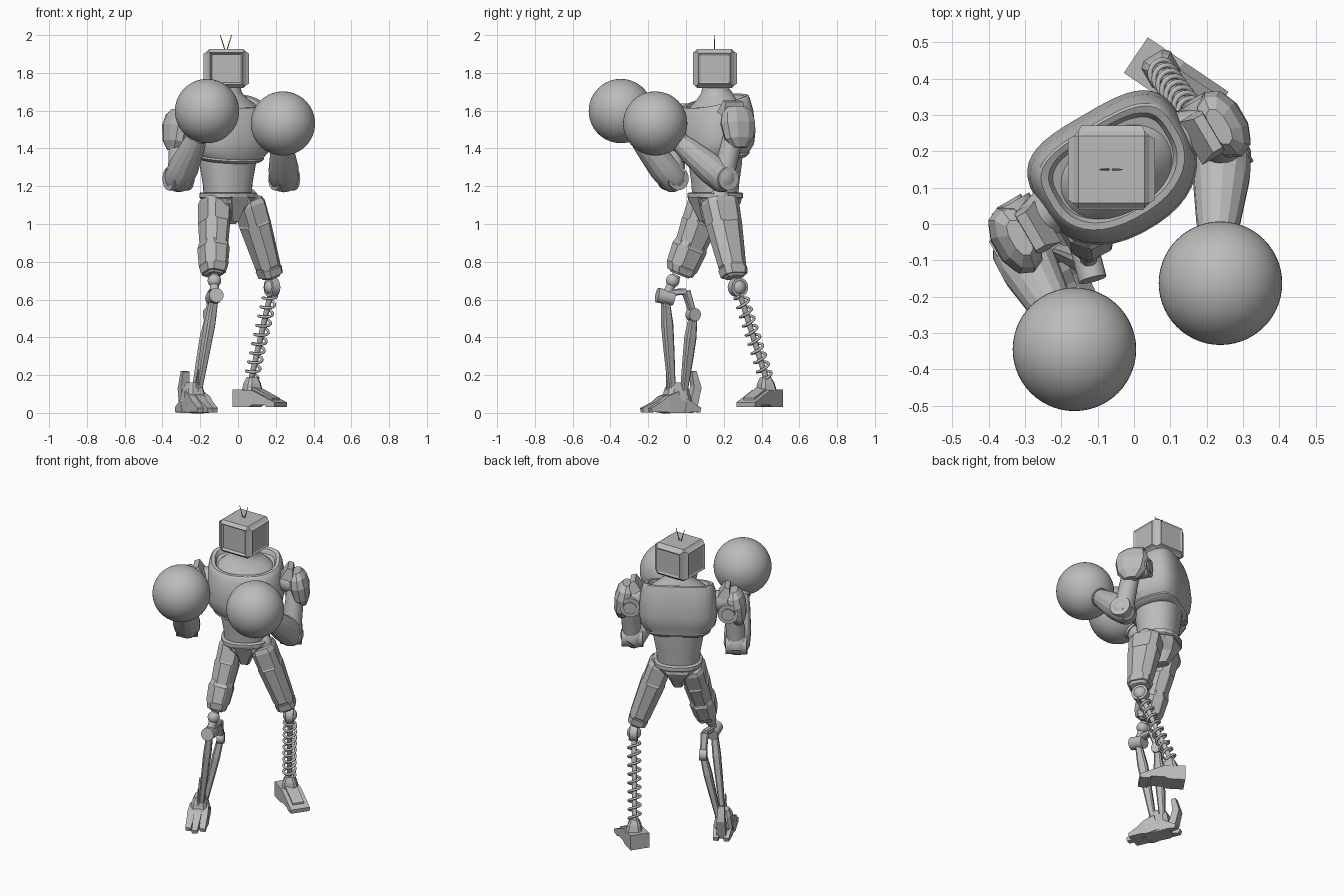
import bpy, bmesh, math
from mathutils import Vector, Matrix

if "Cube" in bpy.data.objects:
    bpy.data.objects.remove(bpy.data.objects["Cube"])

grey = bpy.data.materials.new("plain grey")
grey.use_nodes = True
grey.diffuse_color = (0.5, 0.5, 0.5, 1)
grey.node_tree.nodes["Principled BSDF"].inputs["Base Color"].default_value = (0.5, 0.5, 0.5, 1)

# The body is twisted about the vertical: SIDE runs to its left, FRONT is where the chest faces
SIDE = Vector((0.86, 0.5, 0)).normalized()
FRONT = Vector((0.5, -0.86, 0)).normalized()
UP = Vector((0, 0, 1))
HUB = Vector((-0.055, 0.155, 0))


def finish(name, bm, smooth=None):
    bmesh.ops.recalc_face_normals(bm, faces=bm.faces)
    mesh = bpy.data.meshes.new(name)
    bm.to_mesh(mesh)
    bm.free()
    mesh.materials.append(grey)
    ob = bpy.data.objects.new(name, mesh)
    bpy.context.collection.objects.link(ob)
    if smooth:
        bpy.ops.object.select_all(action='DESELECT')
        ob.select_set(True)
        bpy.context.view_layer.objects.active = ob
        bpy.ops.object.shade_smooth_by_angle(angle=math.radians(smooth))
    return ob


def loft(name, p0, p1, rings, n=8, power=2, back_power=None, side=SIDE, tilt=0, smooth=None, panel=None):
    """Rings of (share of the way p0-p1, half width, front depth, back depth)."""
    p0, p1 = Vector(p0), Vector(p1)
    axis = (p1 - p0).normalized()
    x = (side - axis * side.dot(axis)).normalized()
    y = axis.cross(x)
    bm = bmesh.new()
    loops = []
    for t, w, *d in rings:
        front, back = (d[0], d[-1]) if d else (w, w)
        loop = []
        for i in range(n):
            a = 2 * math.pi * (i + 0.5) / n
            c, s = math.cos(a), math.sin(a)
            e = 2 / (back_power if back_power and s > 0 else power)
            px = math.copysign(abs(c) ** e, c) * w
            py = math.copysign(abs(s) ** e, s) * (back if s > 0 else front)
            lean = axis * py * tilt * (1 + t) / 2
            loop.append(bm.verts.new(p0.lerp(p1, t) + x * px + y * py + lean))
        loops.append(loop)
    raised = []
    for k in range(len(loops) - 1):
        for j in range(n):
            m = (j + 1) % n
            f = bm.faces.new((loops[k][j], loops[k][m], loops[k + 1][m], loops[k + 1][j]))
            if k == panel and j % 2:
                raised.append(f)
    bm.faces.new(loops[0][::-1])
    bm.faces.new(loops[-1])
    bmesh.ops.recalc_face_normals(bm, faces=bm.faces)
    if raised:
        bmesh.ops.inset_individual(bm, faces=raised, thickness=0.012, depth=0.006)
    return finish(name, bm, smooth)


def rod(name, p0, p1, r0, r1=None, n=20):
    return loft(name, p0, p1, [(0, r0), (1, r1 or r0)], n=n, smooth=40,
                side=Vector((0.6, 0.5, 0.62)).normalized())


def disc(name, c, r, half, axis=SIDE):
    return rod(name, Vector(c) - axis * half, Vector(c) + axis * half, r)


def ball(name, c, r, segs=24):
    bm = bmesh.new()
    bmesh.ops.create_uvsphere(bm, u_segments=segs, v_segments=segs // 2, radius=r,
                              matrix=Matrix.Translation(c))
    return finish(name, bm, 180)


def at_hub(z):
    return HUB + UP * z


# Head: a bevelled box with a sunken screen and raised side and back panels
bm = bmesh.new()
bmesh.ops.create_cube(bm, size=1, matrix=Matrix.Translation((-0.062, 0.15, 1.823))
                      @ Matrix.Diagonal((0.21, 0.212, 0.205, 1)))
bmesh.ops.bevel(bm, geom=bm.edges[:], offset=0.014, segments=1, affect='EDGES')
big = [f for f in bm.faces if f.calc_area() > 0.02]
screen = [f for f in big if f.normal.y < -0.9]
sides = [f for f in big if abs(f.normal.x) > 0.9 or f.normal.y > 0.9]
bmesh.ops.inset_individual(bm, faces=screen, thickness=0.006, depth=0.006)
bmesh.ops.inset_individual(bm, faces=screen, thickness=0.014, depth=-0.014)
bmesh.ops.inset_individual(bm, faces=sides, thickness=0.012, depth=0.015)
bmesh.ops.inset_individual(bm, faces=sides, thickness=0.014, depth=-0.006)
finish("head", bm)
for sx, label in ((-1, "right"), (1, "left")):
    rod(label + "_antenna", (-0.064 + sx * 0.005, 0.15, 1.92), (-0.064 + sx * 0.03, 0.15, 2.0), 0.003, 0.002, 8)

# Neck and trunk
loft("neck", at_hub(1.61), at_hub(1.74),
     [(0, 0.175, 0.135, 0.115), (0.22, 0.155, 0.12, 0.105), (0.42, 0.118, 0.095), (0.6, 0.087), (0.75, 0.073), (1, 0.07)],
     n=32, tilt=0.2, smooth=50)
loft("chest", at_hub(1.337), at_hub(1.655),
     [(0, 0.14, 0.13, 0.11), (0.01, 0.17, 0.155, 0.13), (0.06, 0.192, 0.17, 0.145), (0.09, 0.19, 0.168, 0.145),
      (0.2, 0.22, 0.183, 0.162), (0.4, 0.23, 0.195, 0.168), (0.72, 0.225, 0.19, 0.155),
      (0.9, 0.215, 0.17, 0.14), (0.98, 0.206, 0.16, 0.132), (1.0, 0.2, 0.15, 0.125),
      (0.99, 0.18, 0.132, 0.11), (0.92, 0.17, 0.12, 0.1)],
     n=40, power=2.3, back_power=3.4, tilt=0.28, smooth=32)
loft("belly", at_hub(1.15), at_hub(1.37),
     [(0, 0.125, 0.115), (0.3, 0.13, 0.12), (0.8, 0.15, 0.132), (1, 0.15, 0.135)], n=32, power=2.3, smooth=40)
loft("belt", at_hub(1.132), at_hub(1.168),
     [(0, 0.135, 0.128), (0.2, 0.143, 0.136), (0.85, 0.143, 0.136), (1, 0.135, 0.128)], n=16, power=2.5)
loft("pelvis", at_hub(1.0), at_hub(1.14),
     [(0, 0.03, 0.06), (0.45, 0.055, 0.1), (0.8, 0.1, 0.125), (1, 0.125, 0.122)], n=8, power=4)
loft("crotch_plate", at_hub(1.02) + FRONT * 0.07, at_hub(1.15) + FRONT * 0.115,
     [(0, 0.018, 0.018), (0.6, 0.04, 0.022), (1, 0.058, 0.026)], n=4, power=20)

# Arms: shoulder, elbow, wrist and glove centre of each side
arms = {
    "left": (1, (0.23, 0.265, 1.53), (0.245, 0.195, 1.24), (0.23, -0.03, 1.43), (0.238, -0.163, 1.532)),
    "right": (-1, (-0.31, -0.035, 1.515), (-0.315, -0.07, 1.24), (-0.215, -0.25, 1.46), (-0.164, -0.345, 1.598)),
}
for label, (s, shoulder, elbow, wrist, glove) in arms.items():
    shoulder, elbow, wrist = Vector(shoulder), Vector(elbow), Vector(wrist)
    socket = at_hub(1.55) + SIDE * s * 0.17
    rod(label + "_shoulder_joint", socket, shoulder, 0.065, 0.06)
    hub = shoulder - FRONT * 0.045 - UP * 0.03 - SIDE * s * 0.02
    disc(label + "_shoulder_hub", hub, 0.06, 0.05, FRONT)
    disc(label + "_shoulder_hub_cap", hub, 0.038, 0.058, FRONT)
    loft(label + "_shoulder_armour", shoulder - UP * 0.125 + SIDE * s * 0.04, shoulder + UP * 0.09 + SIDE * s * 0.005,
         [(0, 0.025, 0.04), (0.22, 0.05, 0.085), (0.6, 0.06, 0.102), (0.85, 0.05, 0.09), (1, 0.026, 0.055)],
         n=10, power=2.3)
    loft(label + "_shoulder_flap", shoulder + UP * 0.05 - SIDE * s * 0.05, shoulder + UP * 0.12 - SIDE * s * 0.03,
         [(0, 0.04, 0.07), (1, 0.016, 0.055)], n=4, power=20)
    rod(label + "_upper_arm", shoulder, elbow, 0.052, 0.058)
    disc(label + "_elbow", elbow, 0.062, 0.062)
    loft(label + "_forearm", elbow - (wrist - elbow).normalized() * 0.055, wrist,
         [(0, 0.045), (0.06, 0.066), (0.15, 0.078), (0.4, 0.08), (0.85, 0.062), (1, 0.052)], n=14, smooth=25)
    rod(label + "_wrist", wrist, wrist.lerp(Vector(glove), 0.5), 0.058)
    ball(label + "_glove", glove, 0.17, 56)

# Thighs: tapered shells with raised panels
thighs = {
    "left": ((0.05, 0.175, 1.13), (0.177, 0.257, 0.715)),
    "right": ((-0.125, 0.12, 1.13), (-0.13, -0.035, 0.73)),
}
for label, (hip, knee) in thighs.items():
    hip, knee = Vector(hip), Vector(knee)
    loft(label + "_thigh", hip, knee,
         [(0, 0.062, 0.09), (0.06, 0.072, 0.098), (0.3, 0.07, 0.092), (0.86, 0.057, 0.068), (0.95, 0.055, 0.066),
          (1, 0.038, 0.048)], power=3.5, panel=2)
    ball(label + "_hip", hip, 0.06)
    loft(label + "_thigh_cuff", hip.lerp(knee, 0.88), hip.lerp(knee, 0.97),
         [(0, 0.061, 0.073), (1, 0.057, 0.067)], power=3.5)
loft("right_knee_guard", (-0.13, 0.03, 0.9), (-0.13, -0.035, 0.74),
     [(0, 0.066, 0.08), (0.15, 0.072, 0.088), (0.8, 0.064, 0.08), (1, 0.055, 0.066)], power=3.5, panel=1)

# Left shin: a coil spring around a thin core
knee, ankle = Vector((0.18, 0.275, 0.665)), Vector((0.07, 0.425, 0.18))
ball("left_knee_ball", knee, 0.042)
disc("left_knee_disc", knee, 0.05, 0.022)
rod("left_shin_core", knee, ankle, 0.015)
down = (ankle - knee).normalized()
ax = down.cross(Vector((0, 1, 0))).normalized()
ay = down.cross(ax)
curve = bpy.data.curves.new("left_shin_spring", 'CURVE')
curve.dimensions = '3D'
curve.bevel_depth = 0.0075
curve.bevel_resolution = 2
turns, steps = 9, 18
line = curve.splines.new('POLY')
line.points.add(turns * steps)
for i, p in enumerate(line.points):
    a = 2 * math.pi * i / steps
    q = knee.lerp(ankle, 0.08 + 0.9 * i / (turns * steps)) + (ax * math.cos(a) + ay * math.sin(a)) * 0.035
    p.co = (*q, 1)
curve.materials.append(grey)
bpy.context.collection.objects.link(bpy.data.objects.new("left_shin_spring", curve))

# Left foot: a wedge with a heel block, and a raised strip on the slope
toe_dir = Vector((0.83, -0.56, 0)).normalized()
across = UP.cross(toe_dir)
heel = Vector((0.005, 0.465, 0))


def wedge(name, profile, half):
    bm = bmesh.new()
    rows = []
    for s in (-1, 1):
        rows.append([bm.verts.new(heel + toe_dir * a + UP * z + across * s * half) for a, z in profile])
        bm.faces.new(rows[-1])
    for i in range(len(profile)):
        j = (i + 1) % len(profile)
        bm.faces.new((rows[0][i], rows[0][j], rows[1][j], rows[1][i]))
    return finish(name, bm)


wedge("left_foot", [(0, 0.03), (0.1, 0.03), (0.12, 0.042), (0.2, 0.042), (0.215, 0.03), (0.265, 0.03),
                    (0.268, 0.055), (0.12, 0.12), (0, 0.125)], 0.059)
wedge("left_foot_strip", [(0.1, 0.1), (0.235, 0.05), (0.235, 0.08), (0.11, 0.137)], 0.035)
loft("left_ankle", (0.075, 0.425, 0.11), (0.075, 0.42, 0.19), [(0, 0.05), (0.6, 0.04), (1, 0.025)], power=4)

# Right shin: a knee hinge, a rear link and two struts
knee, rear = Vector((-0.125, -0.11, 0.615)), Vector((-0.15, 0.038, 0.52))
ball("right_knee_ball", (-0.125, -0.07, 0.7), 0.036)
rod("right_knee_link", (-0.125, -0.05, 0.73), knee, 0.024)
disc("right_knee_hinge", knee, 0.039, 0.045, Vector((0.25, -0.95, 0.19)).normalized())
top = Vector((-0.135, 0.0, 0.643))
for name, a, b in (("right_top_link", knee + UP * 0.02, top), ("right_rear_link", top, rear)):
    loft(name, a, b, [(0, 0.024, 0.02), (1, 0.02, 0.016)], n=8, power=4)
disc("right_rear_hinge", rear, 0.035, 0.022)
strut = [(0, 0.02, 0.018), (0.3, 0.025, 0.03), (0.6, 0.022, 0.026), (1, 0.017, 0.018)]
loft("right_front_strut", knee, (-0.21, -0.075, 0.12), strut, power=4)
loft("right_rear_strut", rear, (-0.225, -0.01, 0.12), strut, power=4)

# Right foot: an ankle block, close-set toes, and upright heel claws
foot = Vector((-0.238, -0.05, 0))
aim = Vector((0.44, -0.9, 0)).normalized()
lat = UP.cross(aim)
loft("right_ankle", foot, foot + UP * 0.16, [(0, 0.055, 0.08), (0.4, 0.058, 0.075), (0.8, 0.045, 0.06), (1, 0.03, 0.04)],
     power=4, side=lat)
for k in (-1, 0, 1):
    reach = 0.205 - 0.03 * abs(k)
    loft("right_toe", foot + lat * k * 0.033 + UP * 0.062, foot + aim * reach + lat * k * 0.043 + UP * 0.014,
         [(0, 0.024, 0.055), (0.4, 0.025, 0.048), (0.6, 0.022, 0.03), (1, 0.017, 0.012)], n=4, power=20, side=lat)
for k in (-1, 1):
    root = foot - aim * 0.03 + lat * k * 0.032
    loft("right_heel_spur", root + UP * 0.04, root - aim * 0.09 + UP * 0.015,
         [(0, 0.025, 0.035), (1, 0.016, 0.013)], n=4, power=20, side=lat)
claw = foot - aim * 0.085
loft("right_heel_claw", claw + UP * 0.03, claw - aim * 0.03 + UP * 0.14,
     [(0, 0.03, 0.025), (1, 0.026, 0.022)], n=4, power=20, side=lat)
loft("right_heel_claw_tip", claw - aim * 0.03 + UP * 0.13, claw - aim * 0.01 + UP * 0.22,
     [(0, 0.024, 0.022), (1, 0.02, 0.014)], n=4, power=20, side=lat)
rod("right_foot_spike", foot + aim * 0.05 + UP * 0.1, foot + aim * 0.06 + UP * 0.23, 0.012, 0.003, 8)
